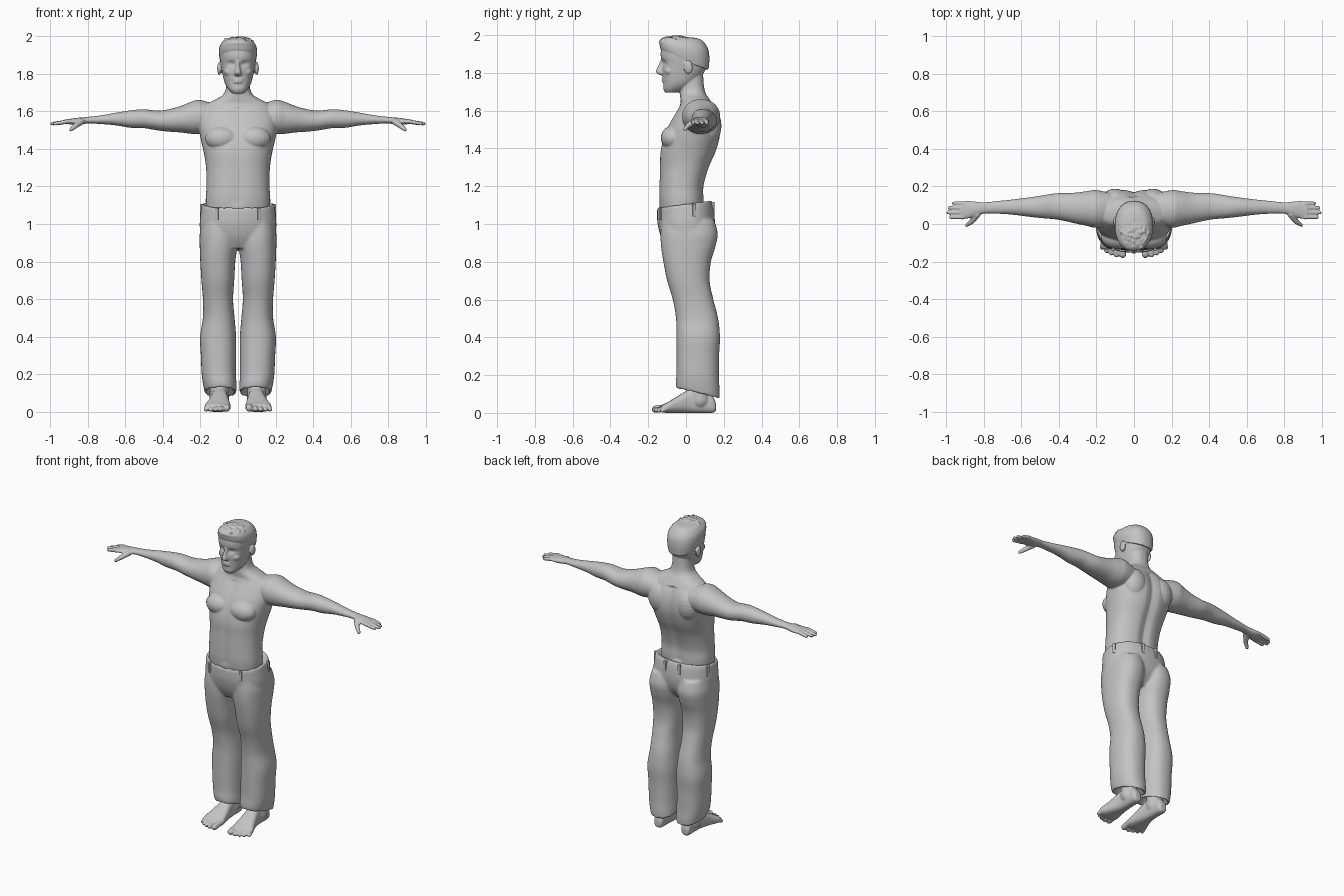
import bpy
import bmesh
import math
import random
from mathutils import Matrix, Vector

random.seed(4)
if "Cube" in bpy.data.objects:
    bpy.data.objects.remove(bpy.data.objects["Cube"], do_unlink=True)

grey = bpy.data.materials.new("plain_grey")
grey.use_nodes = True
grey.diffuse_color = (0.55, 0.55, 0.55, 1)
grey.node_tree.nodes["Principled BSDF"].inputs["Base Color"].default_value = grey.diffuse_color


def spline(a, b, c, d, t):
    return 0.5 * (2 * b + (c - a) * t + (2 * a - 5 * b + 4 * c - d) * t * t
                  + (3 * b - a - 3 * c + d) * t ** 3)


def superellipse(angle, power):
    c, s = math.cos(angle), math.sin(angle)
    return (math.copysign(abs(c) ** (2 / power), c), math.copysign(abs(s) ** (2 / power), s))


def loft(bm, axis, rows, power=2.3, segments=40, steps=4, shape=None):
    """Skin smooth rings along an axis; a row is position, then the ring's bounds."""
    smooth = []
    for i in range(len(rows) - 1):
        quad = [rows[max(0, min(len(rows) - 1, i + k))] for k in (-1, 0, 1, 2)]
        smooth += [[spline(*values, s / steps) for values in zip(*quad)] for s in range(steps)]
    smooth.append(rows[-1])
    rings = []
    for t, u0, u1, v0, v1 in smooth:
        ring = []
        for k in range(segments):
            c, s = superellipse(math.tau * k / segments, power)
            u = (u0 + u1 + (u1 - u0) * c) / 2
            v = (v0 + v1 + (v1 - v0) * s) / 2
            point = Vector({"x": (t, u, v), "y": (u, t, v), "z": (u, v, t)}[axis])
            if shape:
                shape(point)
            ring.append(bm.verts.new(point))
        rings.append(ring)
    for low, high in zip(rings, rings[1:]):
        for k in range(segments):
            n = (k + 1) % segments
            bm.faces.new((low[k], low[n], high[n], high[k]))
    bm.faces.new(rings[0][::-1])
    bm.faces.new(rings[-1])


def centred(rows):
    return [(z, -half, half, front, back) for z, half, front, back in rows]


def blob(bm, centre, radii):
    matrix = Matrix.Translation(centre) @ Matrix.Diagonal((*radii, 1))
    bmesh.ops.create_uvsphere(bm, u_segments=20, v_segments=12, radius=1, matrix=matrix)


def limb(bm, start, end, r_start, r_end):
    start, end = Vector(start), Vector(end)
    span = end - start
    matrix = Matrix.Translation((start + end) / 2) @ span.to_track_quat("Z", "Y").to_matrix().to_4x4()
    bmesh.ops.create_cone(bm, cap_ends=True, segments=14, radius1=r_start, radius2=r_end,
                          depth=span.length, matrix=matrix)
    blob(bm, start, [r_start] * 3)
    blob(bm, end, [r_end] * 3)


def mirror_all(bm):
    copy = bmesh.ops.duplicate(bm, geom=bm.verts[:] + bm.edges[:] + bm.faces[:])["geom"]
    for item in copy:
        if isinstance(item, bmesh.types.BMVert):
            item.co.x = -item.co.x


def finish(bm, name, voxel=None, smoothing=3):
    bmesh.ops.recalc_face_normals(bm, faces=bm.faces[:])
    mesh = bpy.data.meshes.new(name)
    bm.to_mesh(mesh)
    bm.free()
    mesh.materials.append(grey)
    obj = bpy.data.objects.new(name, mesh)
    bpy.context.collection.objects.link(obj)
    if voxel:
        mesh.polygons.foreach_set("use_smooth", [True] * len(mesh.polygons))
        remesh = obj.modifiers.new("fuse", "REMESH")
        remesh.mode = "VOXEL"
        remesh.voxel_size = voxel
        remesh.use_smooth_shade = True
        relax = obj.modifiers.new("relax", "SMOOTH")
        relax.factor = 0.5
        relax.iterations = smoothing
    return obj


# Arm and palm
body = bmesh.new()
loft(body, "x", [
    (.1, 0, .16, 1.5, 1.63), (.2, -.02, .18, 1.48, 1.66), (.25, -.01, .175, 1.48, 1.65),
    (.3, 0, .168, 1.487, 1.63), (.35, .012, .165, 1.49, 1.615), (.42, .025, .163, 1.497, 1.603),
    (.5, .032, .15, 1.51, 1.61), (.57, .04, .14, 1.512, 1.605), (.65, .05, .13, 1.525, 1.592),
    (.73, .055, .122, 1.532, 1.578), (.8, .055, .115, 1.535, 1.57), (.85, .04, .12, 1.528, 1.566),
    (.89, .028, .123, 1.53, 1.56), (.925, .03, .118, 1.533, 1.555)], power=2.1)

# Fingers and thumb
for y, tip in ((.036, .975), (.061, .99), (.086, .983), (.11, .96)):
    limb(body, (.91, y, 1.545), (tip, y, 1.534), .0115, .0095)
limb(body, (.835, .05, 1.545), (.865, .012, 1.522), .018, .014)
limb(body, (.865, .012, 1.522), (.89, -.006, 1.502), .014, .01)

# Chest muscle, shoulder blade, ear, eye and cheek
blob(body, (.085, -.07, 1.455), (.09, .064, .065))
blob(body, (.1, .12, 1.52), (.08, .068, .1))
blob(body, (.1, .012, 1.828), (.011, .024, .034))
blob(body, (.036, -.098, 1.852), (.014, .013, .011))
blob(body, (.045, -.085, 1.81), (.03, .03, .025))

# Foot, ankle and toes
loft(body, "y", [
    (.158, .08, .12, .01, .05), (.14, .067, .13, 0, .09), (.08, .06, .135, 0, .13),
    (.02, .055, .14, 0, .125), (-.05, .045, .16, 0, .085), (-.1, .038, .178, 0, .055),
    (-.13, .045, .17, .004, .04)], power=2.6)
limb(body, (.1, .075, .07), (.1, .075, .2), .052, .05)
for x, y, r in ((.06, -.162, .019), (.093, -.164, .014), (.121, -.155, .013),
                (.147, -.143, .012), (.17, -.125, .012)):
    limb(body, (x * .95, -.09, .03), (x, y, r + .001), r, r)
mirror_all(body)


# Torso and neck, with grooves down the spine and breastbone
def spine_groove(p):
    depth = .016 if p.y > 0 else -.006
    if 1.1 < p.z < 1.62:
        p.y -= depth * math.exp(-(p.x / .03) ** 2)


loft(body, "z", centred([
    (1.02, .165, -.13, .09), (1.12, .172, -.143, .097), (1.2, .168, -.143, .097),
    (1.3, .17, -.14, .125), (1.38, .182, -.138, .16), (1.46, .2, -.12, .182),
    (1.53, .21, -.09, .182), (1.59, .2, -.055, .165), (1.635, .17, -.03, .14),
    (1.665, .115, -.03, .122), (1.69, .078, -.032, .105), (1.73, .063, -.032, .095),
    (1.8, .06, -.03, .09)]), segments=64, shape=spine_groove)


# Head with eye sockets
def eye_sockets(p):
    if p.y < 0:
        p.y += .014 * math.exp(-((abs(p.x) - .036) / .018) ** 2 - ((p.z - 1.853) / .013) ** 2)


loft(body, "z", centred([
    (1.695, .03, -.11, -.05), (1.715, .05, -.12, 0), (1.74, .066, -.12, .04),
    (1.77, .076, -.122, .07), (1.81, .085, -.126, .1), (1.85, .092, -.126, .115),
    (1.89, .096, -.134, .118), (1.93, .093, -.13, .11), (1.96, .08, -.11, .09),
    (1.98, .05, -.08, .06)]), segments=64, shape=eye_sockets)

# Nose and lips
loft(body, "z", centred([
    (1.788, .012, -.135, -.1), (1.797, .02, -.153, -.1), (1.81, .018, -.159, -.1),
    (1.835, .011, -.149, -.1), (1.87, .009, -.134, -.1)]), segments=24)
for z in (1.756, 1.769):
    blob(body, (0, -.119, z), (.026, .011, .006))
finish(body, "body", voxel=.005, smoothing=2)


# Hair cap, lower at the nape than at the forehead
def hairline(p):
    p.z -= .38 * p.y * max(0, 1 - (p.z - 1.86) / .11)


hair = bmesh.new()
loft(hair, "z", centred([
    (1.86, .094, -.128, .119), (1.9, .101, -.137, .124), (1.935, .1, -.14, .119),
    (1.96, .09, -.143, .1), (1.98, .07, -.13, .07), (1.988, .04, -.1, .03)]), shape=hairline)

# Swept tufts, thickest over the forehead
for i in range(75):
    angle, reach = random.uniform(0, math.tau), math.sqrt(random.random())
    root = Vector((.078 * reach * math.cos(angle), -.035 + .085 * reach * math.sin(angle),
                   1.952 + .03 * math.sqrt(1 - reach * reach)))
    sweep = Vector((random.uniform(-.014, .014), random.uniform(-.026, -.008), .013))
    limb(hair, root, root + sweep, .011, .005)
finish(hair, "hair", voxel=.005, smoothing=1)


# Trouser legs, with the hem dropping towards the heel
def hem_tilt(p):
    p.z -= .26 * (p.y - .03) * max(0, min(1, (.3 - p.z) / .2))


trousers = bmesh.new()
loft(trousers, "z", [
    (.16, .05, .15, 0, .13), (.11, .012, .172, -.045, .172), (.14, .008, .183, -.054, .178),
    (.2, .01, .193, -.05, .175), (.3, .01, .198, -.05, .175), (.4, .01, .202, -.05, .18),
    (.5, .018, .187, -.053, .17), (.6, .026, .187, -.07, .145), (.7, .02, .195, -.1, .125),
    (.8, .014, .201, -.12, .132), (.88, .003, .204, -.132, .156), (.95, 0, .204, -.135, .168),
    (1.02, .01, .19, -.13, .15)], shape=hem_tilt)
mirror_all(trousers)


# Hips and waist, with the waist rising towards the back
def waist_tilt(p):
    p.z += .13 * p.y * max(0, min(1, (p.z - 1) / .08))


loft(trousers, "z", centred([
    (.87, .15, -.1, .09), (.93, .197, -.132, .135), (1, .204, -.15, .152),
    (1.06, .199, -.153, .148), (1.1, .194, -.152, .137), (1.108, .185, -.146, .13),
    (1.09, .17, -.14, .115)]), segments=64, shape=waist_tilt)
finish(trousers, "trousers", voxel=.008, smoothing=3)

# Belt loops spaced around the waistband
loops = bmesh.new()
for degrees in (-59, 15, 78):
    angle = math.radians(degrees)
    c, s = superellipse(angle, 2.3)
    place = Vector((.197 * c, -.003 + .148 * s, 1.068))
    waist_tilt(place)
    turn = Matrix.Rotation(math.atan2(s / .148, c / .197), 4, "Z")
    matrix = Matrix.Translation(place) @ turn @ Matrix.Diagonal((.018, .018, .066, 1))
    bmesh.ops.create_cube(loops, size=1, matrix=matrix)
mirror_all(loops)
belt_loops = finish(loops, "belt_loops")
bevel = belt_loops.modifiers.new("soft_edges", "BEVEL")
bevel.width = .003
bevel.segments = 2
